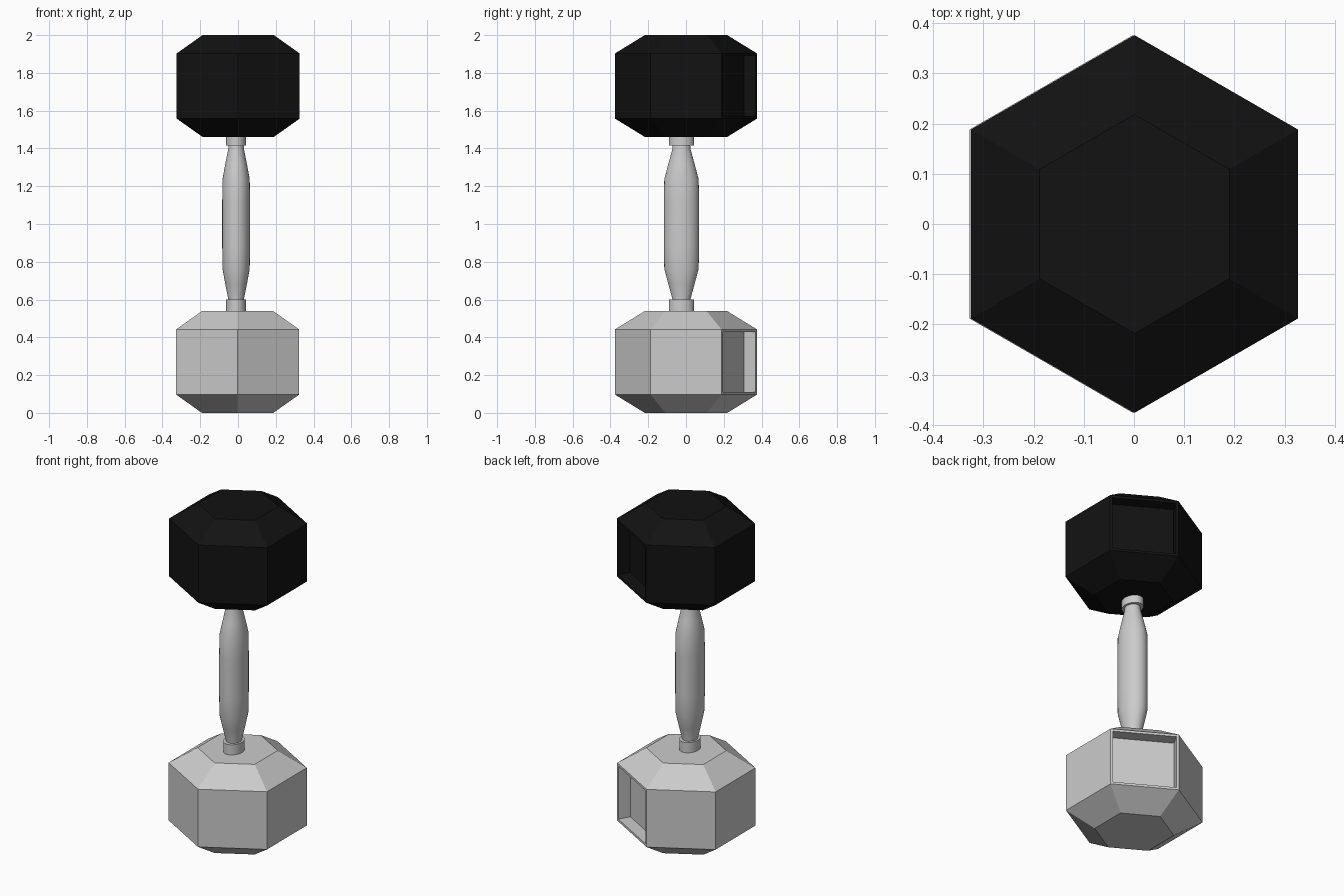
import bpy, bmesh
from math import sin, cos, pi
from mathutils import Vector

if "Cube" in bpy.data.objects:
    bpy.data.objects.remove(bpy.data.objects["Cube"])


def loft(name, rings, sides, centre=(0, 0), start=0.0, recess=None):
    """Closed stack of elliptical rings given as (z, x radius, y radius)."""
    bm = bmesh.new()
    loops = []
    for z, rx, ry in rings:
        loops.append([bm.verts.new((centre[0] + rx * cos(start + 2 * pi * i / sides),
                                    centre[1] + ry * sin(start + 2 * pi * i / sides), z))
                      for i in range(sides)])
    for a, b in zip(loops, loops[1:]):
        for i in range(sides):
            j = (i + 1) % sides
            bm.faces.new((a[i], a[j], b[j], b[i]))
    bm.faces.new(loops[0][::-1])
    bm.faces.new(loops[-1])
    bm.normal_update()

    # Framed pocket sunk into the side facing the given direction
    if recess:
        direction, rim, depth = recess
        face = max(bm.faces, key=lambda f: f.normal.dot(direction))
        normal = face.normal.copy()
        bmesh.ops.inset_region(bm, faces=[face], thickness=rim, use_even_offset=True)
        floor = bmesh.ops.extrude_discrete_faces(bm, faces=[face])["faces"][0]
        bmesh.ops.translate(bm, verts=floor.verts[:], vec=-normal * depth)

    bmesh.ops.recalc_face_normals(bm, faces=bm.faces[:])
    mesh = bpy.data.meshes.new(name)
    bm.to_mesh(mesh)
    bm.free()
    obj = bpy.data.objects.new(name, mesh)
    bpy.context.collection.objects.link(obj)
    return obj


def smooth(obj):
    bpy.ops.object.select_all(action='DESELECT')
    obj.select_set(True)
    bpy.context.view_layer.objects.active = obj
    bpy.ops.object.shade_smooth_by_angle(angle=0.6)


# Hexagonal weights with bevelled ends and one pocket each
R, r = 0.376, 0.218
pocket = (Vector((0.5, 0.866, 0)), 0.014, 0.072)


def weight(name, z, x):
    levels = [(z, r, r), (z + 0.097, R, R), (z + 0.442, R, R), (z + 0.539, r, r)]
    return loft(name, levels, 6, (x, 0), pi / 6, pocket)


weight("lower_weight", 0.0, -0.002)
upper = weight("upper_weight", 1.461, 0.001)
black = bpy.data.materials.new("black_rubber")
black.diffuse_color = (0.006, 0.006, 0.006, 1)
black.use_nodes = True
black.node_tree.nodes["Principled BSDF"].inputs["Base Color"].default_value = black.diffuse_color
upper.data.materials.append(black)

# Collars where the handle enters the weights
axis = (-0.01, -0.024)
for name, z0, z1 in (("lower_collar", 0.52, 0.60), ("upper_collar", 1.415, 1.49)):
    smooth(loft(name, [(z0, 0.053, 0.067), (z1, 0.053, 0.067)], 32, axis))

# Oval handle with a swollen grip
half = [(0.48, 0.037, 0.044), (0.40, 0.041, 0.047), (0.32, 0.057, 0.069),
        (0.237, 0.072, 0.091), (0.12, 0.0735, 0.093)]
mid = 1.0
rings = [(mid - h, a, b) for h, a, b in half] + [(mid + h, a, b) for h, a, b in reversed(half)]
smooth(loft("handle", rings, 32, axis))
